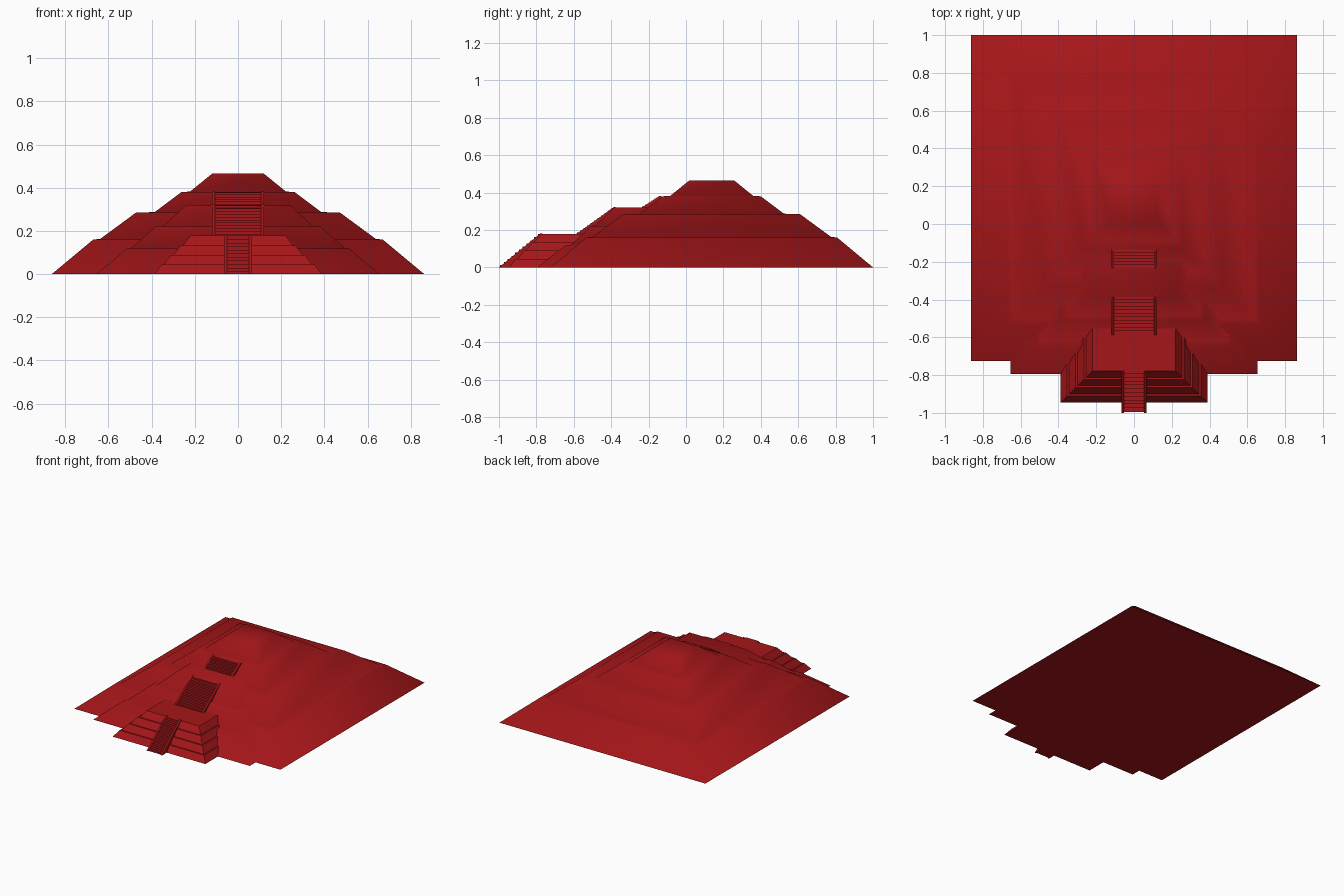
import bpy, bmesh
from math import radians

if "Cube" in bpy.data.objects:
    bpy.data.objects.remove(bpy.data.objects["Cube"])

red = bpy.data.materials.new("red_stone")
red.diffuse_color = (0.38, 0.008, 0.01, 1)
red.use_nodes = True
red.node_tree.nodes["Principled BSDF"].inputs["Base Color"].default_value = red.diffuse_color


def finish(bm, name, smooth):
    bmesh.ops.recalc_face_normals(bm, faces=bm.faces)
    mesh = bpy.data.meshes.new(name)
    bm.to_mesh(mesh)
    bm.free()
    obj = bpy.data.objects.new(name, mesh)
    bpy.context.collection.objects.link(obj)
    mesh.materials.append(red)
    if smooth:
        bpy.ops.object.select_all(action='DESELECT')
        obj.select_set(True)
        bpy.context.view_layer.objects.active = obj
        bpy.ops.object.shade_smooth_by_angle(angle=radians(60))
    return obj


def loft(name, rings, smooth=True):
    """Stack of rectangles (half width, y front, y back, z), capped at both ends."""
    bm = bmesh.new()
    loops = [[bm.verts.new(p) for p in ((-w, f, z), (w, f, z), (w, b, z), (-w, b, z))]
             for w, f, b, z in rings]
    for lo, hi in zip(loops, loops[1:]):
        for i in range(4):
            j = (i + 1) % 4
            bm.faces.new((lo[i], lo[j], hi[j], hi[i]))
    bm.faces.new(loops[0][::-1])
    bm.faces.new(loops[-1])
    return finish(bm, name, smooth)


def extrude_x(name, profile, x0, x1):
    """Side profile of (y, z) points extruded from x0 to x1."""
    bm = bmesh.new()
    face = bm.faces.new([bm.verts.new((x0, y, z)) for y, z in profile])
    ext = bmesh.ops.extrude_face_region(bm, geom=[face])["geom"]
    bmesh.ops.translate(bm, vec=(x1 - x0, 0, 0),
                        verts=[v for v in ext if isinstance(v, bmesh.types.BMVert)])
    return finish(bm, name, False)


def staircase(name, half, y0, y1, z0, z1, steps, rail=0.013):
    dy, dz = (y1 - y0) / steps, (z1 - z0) / steps
    rise = 0.004
    pts = [(y0 + 0.006, z0)]
    for i in range(steps):
        pts.append((y0 + 0.006 + i * dy, z0 + (i + 1) * dz - rise))
        pts.append((y0 + 0.006 + (i + 1) * dy, z0 + (i + 1) * dz - rise))
    pts.append((y1 + 0.006, z0))
    extrude_x(name, pts, -half + rail, half - rail)
    # sloping side rails
    side = [(y0, z0), (y1, z1), (y1 + 0.01, z1), (y1 + 0.01, z0)]
    for s, label in ((-1, "left"), (1, "right")):
        extrude_x(f"{name}_rail_{label}", side, s * half, s * (half - rail))


# main four-tier pyramid
cy = 0.1375
tiers = [(0.8625, 0), (0.67, 0.16), (0.638, 0.163), (0.472, 0.285), (0.386, 0.287),
         (0.262, 0.38), (0.222, 0.382), (0.12, 0.465)]
loft("main_pyramid", [(h, cy - h, cy + h, z) for h, z in tiers])

# three-tier terrace attached to the front
loft("front_terrace", [
    (0.655, -0.795, 0, 0), (0.515, -0.645, 0, 0.118),
    (0.495, -0.615, 0, 0.12), (0.378, -0.508, 0, 0.222),
    (0.345, -0.485, 0, 0.224), (0.24, -0.385, 0, 0.32)])

# four-step entrance platform
rings = []
for i in range(4):
    inset = i * 0.0445
    for d, z in ((0, i * 0.0445), (0.034, (i + 1) * 0.0445)):
        rings.append((0.388 - inset - d, -0.945 + inset + d, -0.3, z))
loft("entrance_platform", rings, smooth=False)

# three flights of stairs
staircase("lower_stairs", 0.065, -1.0, -0.778, 0, 0.182, 11)
staircase("middle_stairs", 0.12, -0.59, -0.387, 0.176, 0.322, 11)
staircase("upper_stairs", 0.12, -0.24, -0.14, 0.318, 0.383, 6)
